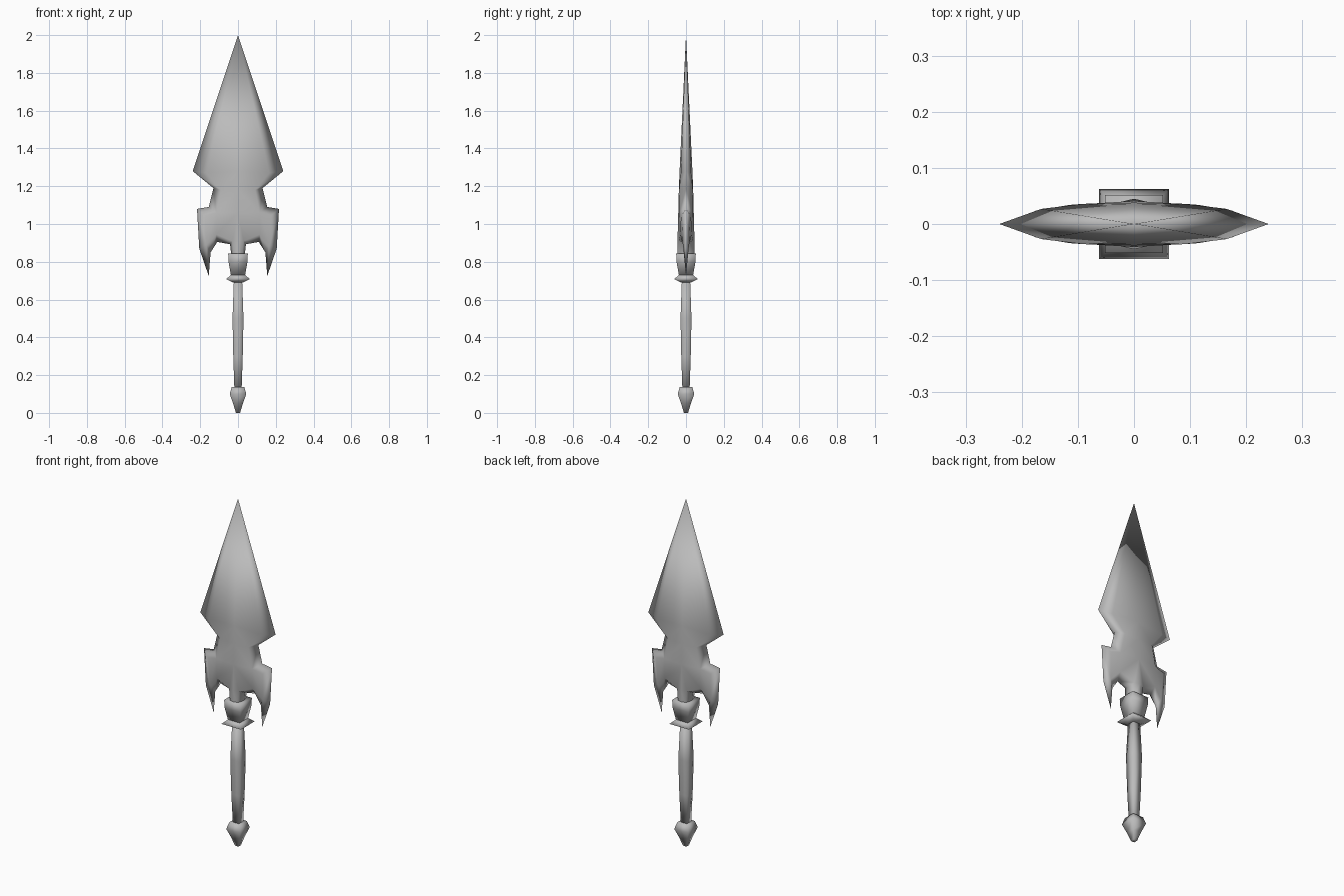
import bpy
import bmesh

if "Cube" in bpy.data.objects:
    bpy.data.objects.remove(bpy.data.objects["Cube"], do_unlink=True)

# Single steel grey
GREY = (0.5, 0.5, 0.5, 1)
steel = bpy.data.materials.new("steel_grey")
steel.use_nodes = True
steel.diffuse_color = GREY
steel.node_tree.nodes["Principled BSDF"].inputs["Base Color"].default_value = GREY


def make_object(name, bm):
    mesh = bpy.data.meshes.new(name)
    bmesh.ops.recalc_face_normals(bm, faces=bm.faces)
    bm.to_mesh(mesh)
    bm.free()
    mesh.materials.append(steel)
    mesh.shade_smooth()
    obj = bpy.data.objects.new(name, mesh)
    bpy.context.collection.objects.link(obj)
    return obj


def square_loft(name, profile):
    """Square column through (height, half width) steps, closed at both ends."""
    bm = bmesh.new()
    rings = [[bm.verts.new((sx * r, sy * r, z))
              for sx, sy in ((-1, -1), (1, -1), (1, 1), (-1, 1))]
             for z, r in profile]
    for low, high in zip(rings, rings[1:]):
        for i in range(4):
            j = (i + 1) % 4
            bm.faces.new((low[i], low[j], high[j], high[i]))
    bm.faces.new(rings[0][::-1])
    bm.faces.new(rings[-1])
    return make_object(name, bm)


# Grip and its fittings
square_loft("pommel", [(0, 0.011), (0.05, 0.026), (0.10, 0.044), (0.137, 0.033)])
square_loft("grip", [(0.12, 0.019), (0.3, 0.025), (0.5, 0.029), (0.7, 0.022)])
square_loft("guard", [(0.69, 0.025), (0.708, 0.0625), (0.735, 0.033)])
square_loft("socket", [(0.725, 0.037), (0.80, 0.05), (0.845, 0.052)])

# Blade quarter: cutting edge (y = 0), raised shoulder, and central ridge
points = {
    "tip": (0, 0, 2.0),
    "wing": (0.24, 0, 1.28), "waist": (0.13, 0, 1.19),
    "notch": (0.155, 0, 1.09), "barb": (0.217, 0, 1.08),
    "hip": (0.205, 0, 0.87), "prong": (0.155, 0, 0.725),
    "inner": (0.145, 0, 0.85), "arch": (0.11, 0, 0.905),
    "root": (0.042, 0, 0.893), "tang": (0.035, 0, 0.83),
    "s_wing": (0.165, 0.027, 1.27), "s_waist": (0.09, 0.036, 1.18),
    "s_notch": (0.115, 0.034, 1.06), "s_barb": (0.175, 0.024, 1.045),
    "s_hip": (0.168, 0.016, 0.89), "s_arch": (0.115, 0.03, 0.945),
    "s_root": (0.03, 0.038, 0.91), "s_tang": (0.024, 0.038, 0.83),
    "c_wing": (0, 0.034, 1.28), "c_waist": (0, 0.038, 1.18),
    "c_notch": (0, 0.041, 1.06), "c_root": (0, 0.045, 0.91),
    "c_tang": (0, 0.045, 0.83),
}
faces = [
    "tip c_wing s_wing", "tip s_wing wing",
    "c_wing c_waist s_waist s_wing", "wing s_wing s_waist waist",
    "c_waist c_notch s_notch s_waist", "waist s_waist s_notch notch",
    "notch s_notch s_barb barb", "barb s_barb s_hip hip",
    "s_notch s_arch s_hip s_barb", "hip s_hip prong",
    "prong s_hip inner", "inner s_hip s_arch arch",
    "c_notch c_root s_root s_arch", "c_notch s_arch s_notch",
    "arch s_arch s_root root", "c_root c_tang s_tang s_root",
    "root s_root s_tang tang",
]
bm = bmesh.new()
verts = {key: bm.verts.new((x, -y, z)) for key, (x, y, z) in points.items()}
for face in faces:
    bm.faces.new([verts[key] for key in face.split()])
blade = make_object("blade", bm)
mirror = blade.modifiers.new("mirror", "MIRROR")
mirror.use_axis = (True, True, False)
mirror.merge_threshold = 0.0005
